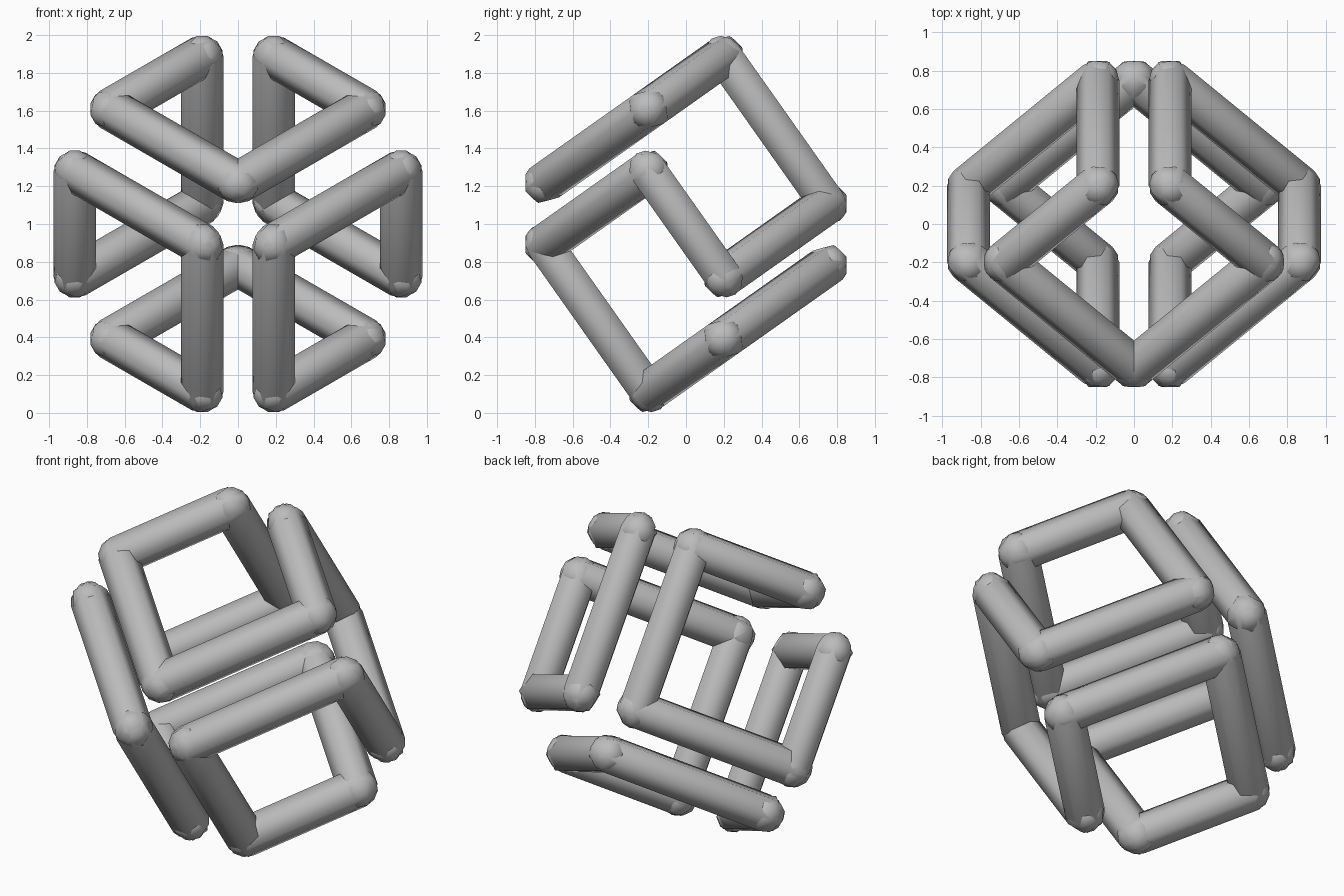
import bpy, bmesh, math
from mathutils import Vector, Matrix

cube = bpy.data.objects.get("Cube")
if cube:
    bpy.data.objects.remove(cube, do_unlink=True)

R, SIDES, CAP_RINGS = 0.112, 6, 3
LONG, SHORT = 0.955, 0.688

grey = bpy.data.materials.new("plain grey")
grey.use_nodes = True
colour = (0.5, 0.5, 0.5, 1)
grey.diffuse_color = colour
grey.node_tree.nodes["Principled BSDF"].inputs["Base Color"].default_value = colour

# Three perpendicular directions of a cube standing on its corner along y
a, b, c = math.sqrt(1 / 2), math.sqrt(1 / 3), math.sqrt(1 / 6)
U, V, W = Vector((a, b, c)), Vector((-a, b, c)), Vector((0, b, -2 * c))

# Half of the closed loop, from the front node to the back node
steps = [U * LONG, V * SHORT, W * LONG, -V * LONG, -W * SHORT,
         -U * LONG, W * LONG, U * SHORT, V * LONG]
node = Vector((0, -b * (2 * LONG + SHORT) / 2, 1 + 2 * c * (LONG - SHORT)))
path = [node]
for s in steps:
    path.append(path[-1] + s)


def strut(name, p, q):
    """Hexagonal rod with rounded ends."""
    d = (q - p).normalized()
    side = d.cross(Vector((0, 1, 0))).normalized()
    up = d.cross(side)
    # Rounded profile as (distance along rod, radius)
    angles = [math.pi / 2 * i / CAP_RINGS for i in range(1, CAP_RINGS + 1)]
    length = (q - p).length
    start = [(-R * math.cos(t), R * math.sin(t)) for t in angles]
    profile = start + [(length - h, r) for h, r in reversed(start)]
    bm = bmesh.new()
    rings = []
    for h, r in profile:
        rings.append([bm.verts.new(p + d * h + (side * math.cos(t) + up * math.sin(t)) * r)
                      for t in (math.tau * k / SIDES for k in range(SIDES))])
    tips = [bm.verts.new(p - d * R), bm.verts.new(q + d * R)]
    for k in range(SIDES):
        n = (k + 1) % SIDES
        for lo, hi in zip(rings, rings[1:]):
            bm.faces.new((lo[k], lo[n], hi[n], hi[k]))
        bm.faces.new((tips[0], rings[0][n], rings[0][k]))
        bm.faces.new((tips[1], rings[-1][k], rings[-1][n]))
    bmesh.ops.recalc_face_normals(bm, faces=bm.faces)
    for f in bm.faces:
        f.smooth = True
    mesh = bpy.data.meshes.new(name)
    bm.to_mesh(mesh)
    bm.free()
    mesh.materials.append(grey)
    bpy.context.collection.objects.link(bpy.data.objects.new(name, mesh))


# Left half, and its mirror image on the right
for label, sx in (("left", 1), ("right", -1)):
    mirror = Matrix.Diagonal((sx, 1, 1))
    pts = [mirror @ p for p in path]
    for i, (p, q) in enumerate(zip(pts, pts[1:]), 1):
        strut(f"{label}_strut_{i}", p, q)
